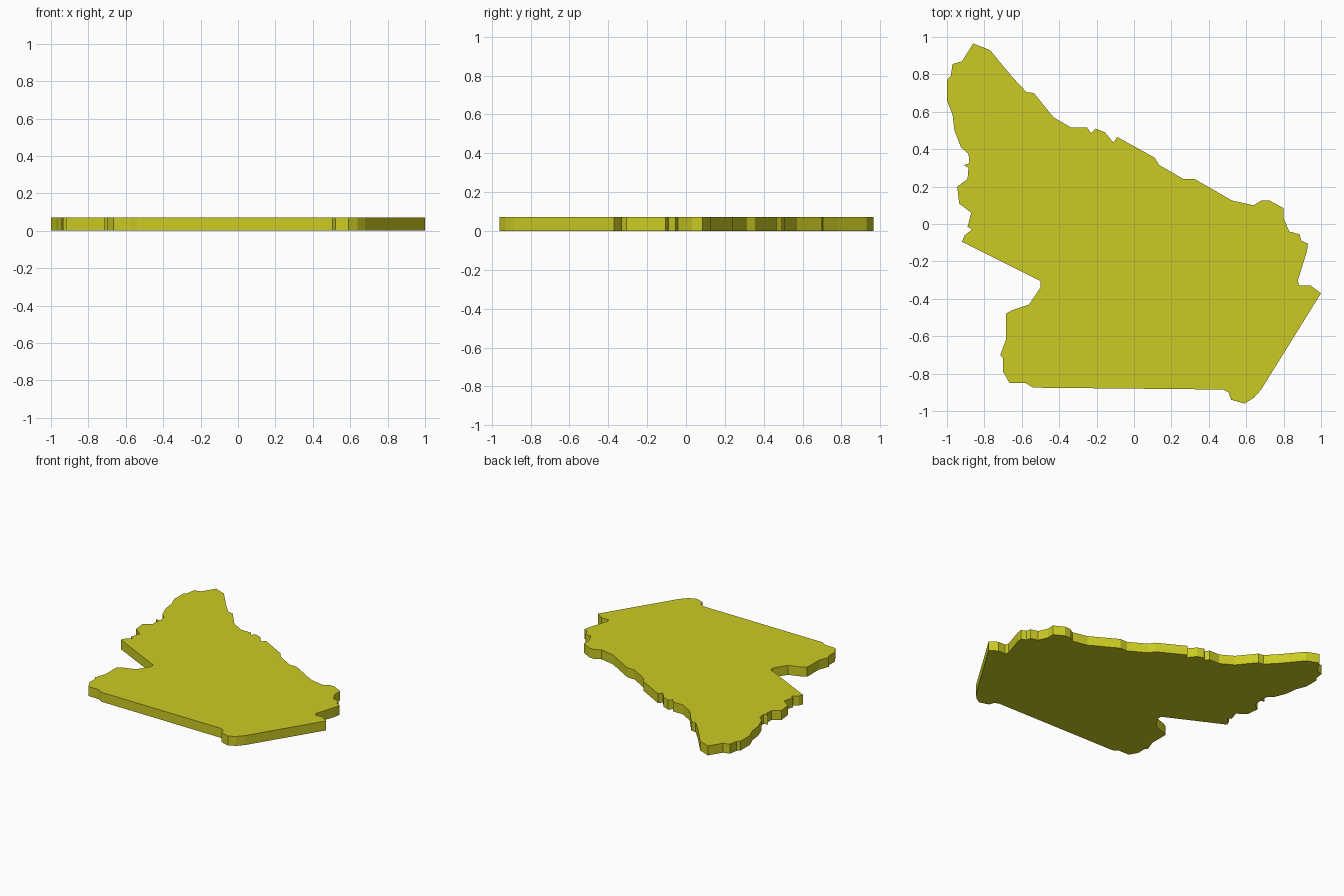
import bpy, bmesh

THICKNESS = 0.072

# Outline of the slab, clockwise, one stretch of edge at a time
north_east_edge = [
    (-0.86, 0.965), (-0.77, 0.93), (-0.65, 0.785), (-0.575, 0.705), (-0.535, 0.70),
    (-0.43, 0.57), (-0.335, 0.515), (-0.25, 0.515), (-0.23, 0.485), (-0.205, 0.51),
    (-0.155, 0.49), (-0.11, 0.435), (-0.09, 0.465), (0.11, 0.355), (0.135, 0.315),
    (0.265, 0.24), (0.325, 0.24), (0.525, 0.125), (0.64, 0.10), (0.68, 0.125), (0.725, 0.125)]
east_edge = [
    (0.80, 0.085), (0.80, 0.03), (0.83, -0.04), (0.885, -0.055), (0.895, -0.09),
    (0.93, -0.105), (0.925, -0.145), (0.875, -0.305), (0.885, -0.33), (0.945, -0.33),
    (1.0, -0.37)]
south_edge = [
    (0.68, -0.885), (0.64, -0.93), (0.59, -0.96), (0.52, -0.94), (0.505, -0.90),
    (0.475, -0.885), (-0.54, -0.875), (-0.58, -0.85), (-0.665, -0.85)]
west_edge = [
    (-0.70, -0.79), (-0.70, -0.72), (-0.715, -0.70), (-0.685, -0.62), (-0.685, -0.48),
    (-0.65, -0.46), (-0.56, -0.43), (-0.50, -0.34), (-0.50, -0.305), (-0.92, -0.095),
    (-0.905, -0.06), (-0.865, -0.03), (-0.89, -0.015), (-0.87, 0.06), (-0.935, 0.11),
    (-0.945, 0.20), (-0.89, 0.24), (-0.885, 0.30), (-0.91, 0.315), (-0.88, 0.325),
    (-0.885, 0.375), (-0.925, 0.41), (-0.96, 0.50), (-0.97, 0.585), (-1.0, 0.66),
    (-1.0, 0.77), (-0.98, 0.79), (-0.97, 0.855), (-0.92, 0.87)]
outline = north_east_edge + east_edge + south_edge + west_edge

# Flat slab: fill the outline and extrude it upward
bm = bmesh.new()
base = bm.faces.new([bm.verts.new((x, y, 0)) for x, y in outline])
extruded = bmesh.ops.extrude_face_region(bm, geom=[base], use_keep_orig=True)
top = [g for g in extruded["geom"] if isinstance(g, bmesh.types.BMVert)]
bmesh.ops.translate(bm, verts=top, vec=(0, 0, THICKNESS))
bmesh.ops.recalc_face_normals(bm, faces=bm.faces)
mesh = bpy.data.meshes.new("map_slab")
bm.to_mesh(mesh)
bm.free()
slab = bpy.data.objects.new("map_slab", mesh)
bpy.context.collection.objects.link(slab)

# Yellow finish
yellow = bpy.data.materials.new("yellow")
yellow.diffuse_color = (0.6, 0.6, 0.017, 1)
mesh.materials.append(yellow)
